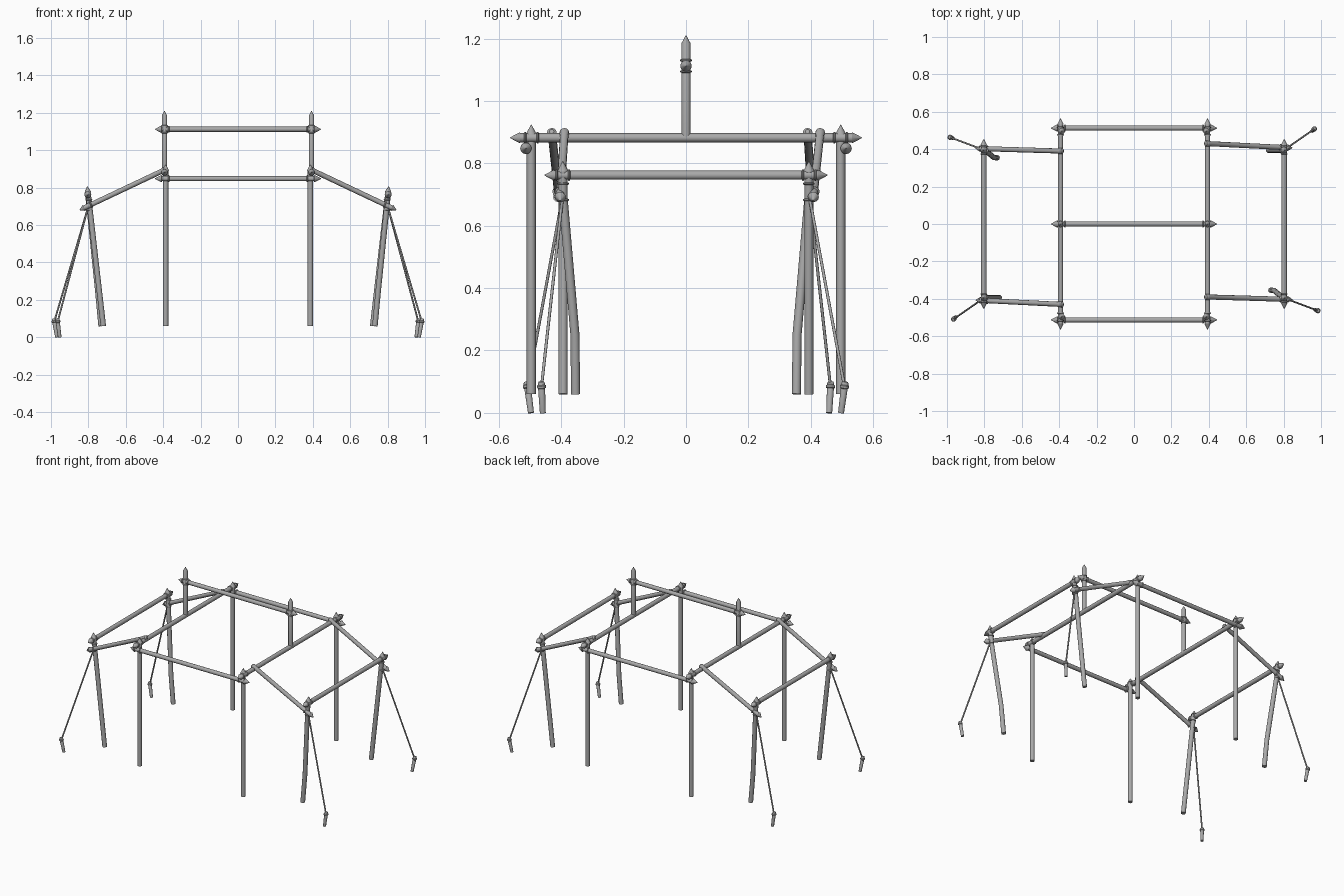
import bpy, bmesh, math
from mathutils import Vector

cube = bpy.data.objects.get("Cube")
if cube:
    bpy.data.objects.remove(cube, do_unlink=True)

grey = bpy.data.materials.new("weathered grey")
grey.use_nodes = True
grey.diffuse_color = (0.4, 0.4, 0.4, 1)
grey.node_tree.nodes["Principled BSDF"].inputs["Base Color"].default_value = grey.diffuse_color

SIDES = 12
POLE = 0.0145


def sweep(name, stations):
    """Round skin through (point, radius) stations, capped at both ends."""
    points = [Vector(p) for p, r in stations]
    axis = (points[-1] - points[0]).normalized()
    helper = Vector((1, 0, 0)) if abs(axis.x) < 0.8 else Vector((0, 1, 0))
    u = axis.cross(helper).normalized()
    v = axis.cross(u)
    bm = bmesh.new()
    rings = []
    for p, (_, r) in zip(points, stations):
        ring = []
        for i in range(SIDES):
            a = math.tau * i / SIDES
            ring.append(bm.verts.new(p + (u * math.cos(a) + v * math.sin(a)) * r))
        rings.append(ring)
    for a, b in zip(rings, rings[1:]):
        for i in range(SIDES):
            j = (i + 1) % SIDES
            bm.faces.new((a[i], a[j], b[j], b[i]))
    bm.faces.new(rings[0][::-1])
    bm.faces.new(rings[-1])
    bmesh.ops.recalc_face_normals(bm, faces=bm.faces)
    mesh = bpy.data.meshes.new(name)
    bm.to_mesh(mesh)
    bm.free()
    mesh.materials.append(grey)
    obj = bpy.data.objects.new(name, mesh)
    bpy.context.collection.objects.link(obj)
    bpy.ops.object.select_all(action="DESELECT")
    obj.select_set(True)
    bpy.context.view_layer.objects.active = obj
    bpy.ops.object.shade_smooth_by_angle(angle=math.radians(40))
    return obj


def spike(end, direction, length=0.032, radius=0.018):
    """Stations for a flared point that finishes a pole."""
    end = Vector(end)
    return [(end, radius), (end + direction * length, 0.001)]


def pole(name, path, r=POLE, start_spike=False, end_spike=False):
    pts = [Vector(p) for p in path]
    stations = [(p, r) for p in pts]
    if start_spike:
        stations = spike(pts[0], (pts[0] - pts[1]).normalized())[::-1] + stations
    if end_spike:
        stations += spike(pts[-1], (pts[-1] - pts[-2]).normalized())
    return sweep(name, stations)


def lashing(name, centre, direction, r=0.0185, half=0.004):
    """Rounded binding ring around a pole."""
    c, d = Vector(centre), Vector(direction).normalized()
    sweep(name, [(c - d * half, r - 0.004), (c - d * half * 0.5, r),
                 (c + d * half * 0.5, r), (c + d * half, r - 0.004)])


# Ridge pole and front and back cross poles
for name, y, z in (("ridge_pole", 0, 1.112), ("front_cross_pole", -0.513, 0.848),
                   ("back_cross_pole", 0.513, 0.848)):
    pole(name, [(-0.413, y, z), (0.413, y, z)], 0.0135, True, True)
    for s in (-1, 1):
        for offset in (-0.02, 0.02):
            lashing(name + "_lashing", (s * 0.39 + offset, y, z), (1, 0, 0))

# Everything below repeats after a half turn about the vertical axis
for s, side in ((-1, "right"), (1, "left")):
    def at(x, y, z):
        return Vector((s * x, s * y, z))

    def corner(y):
        return side + ("_back" if s * y > 0 else "_front")

    # Long eave beam and the upright that carries the ridge
    pole(side + "_eave_beam", [at(0.393, -0.532, 0.882), at(0.393, 0.532, 0.882)],
         POLE, True, True)
    sweep(side + "_ridge_upright", [(at(0.393, 0, 0.88), POLE), (at(0.393, 0, 1.185), POLE),
                                    (at(0.393, 0, 1.21), 0.001)])
    for z in (1.094, 1.13):
        lashing(side + "_ridge_lashing", at(0.393, 0, z), (0, 0, 1))

    # Low outer beam
    pole(side + "_outer_beam", [at(0.803, -0.422, 0.762), at(0.803, 0.422, 0.762)],
         POLE, True, True)

    # Main posts
    for y in (-0.496, 0.496):
        pole(corner(y) + "_main_post", [at(0.387, y, 0.06), at(0.387, y, 0.892)],
             POLE, False, True)
        for offset in (-0.02, 0.02):
            lashing(corner(y) + "_eave_lashing", at(0.393, y + offset, 0.882), (0, 1, 0))

    # Outer legs: one straight, one bent near the foot
    pole(corner(1) + "_outer_leg", [at(0.72, 0.394, 0.06), at(0.802, 0.394, 0.775)],
         POLE, False, True)
    pole(corner(-1) + "_outer_leg",
         [at(0.732, -0.354, 0.06), at(0.75, -0.356, 0.25), at(0.795, -0.394, 0.69),
          at(0.803, -0.395, 0.775)], POLE, False, True)

    # Rafters, guy ropes and pegs
    for y, top_y, low_y, peg_top, peg_foot in (
            (1, 0.43, 0.408, (0.966, 0.51, 0.1), (0.953, 0.497, 0)),
            (-1, -0.39, -0.403, (0.985, -0.464, 0.1), (0.968, -0.459, 0))):
        name = corner(y)
        top, low = at(0.388, top_y, 0.897), at(0.822, low_y, 0.692)
        slope = (low - top).normalized()
        sweep(name + "_rafter", [(top - slope * 0.012, 0.007), (top - slope * 0.005, 0.0155),
                                 (top + slope * 0.015, 0.0155), (top + slope * 0.018, 0.0135),
                                 (low, 0.0135)] + spike(low, slope, 0.028))
        lashing(name + "_rafter_lashing", low - slope * 0.04, slope)

        for z in (0.683, 0.735):
            lashing(name + "_leg_lashing", at(0.797, y * 0.394, z), (0, 0, 1))
        for offset in (-0.02, 0.02):
            lashing(name + "_beam_lashing", at(0.803, y * 0.395 + offset, 0.762), (0, 1, 0))

        head, foot = at(*peg_top), at(*peg_foot)
        drive = (foot - head).normalized()
        knot = head + drive * 0.016
        pole(name + "_guy_rope", [at(0.803, y * 0.396, 0.69), knot], 0.0048)
        sweep(name + "_peg", [(head, 0.0085), (head + drive * 0.005, 0.0115), (foot, 0.0095)])
        lashing(name + "_peg_knot", knot, drive, 0.0145, 0.007)
